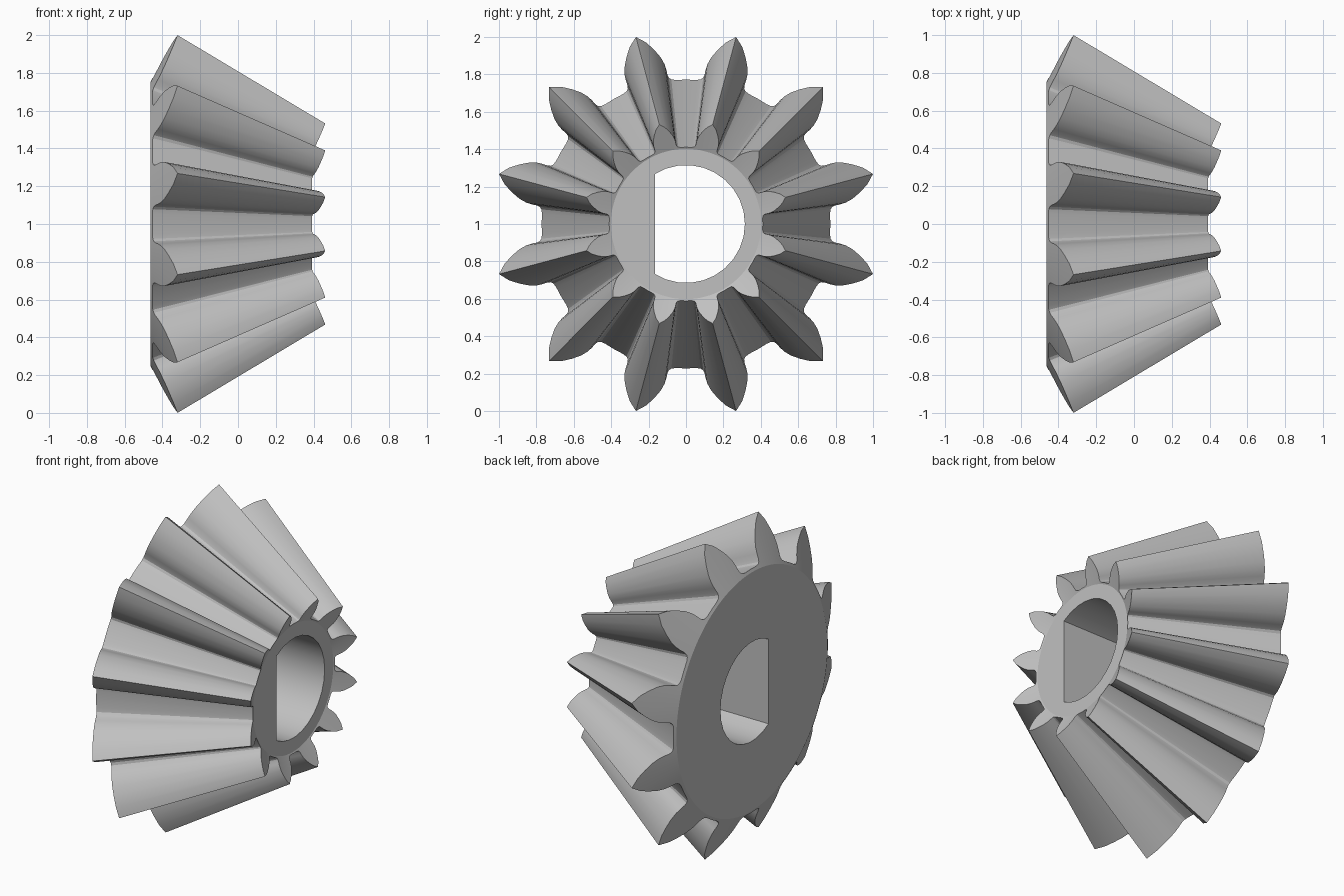
import bpy, bmesh, math
from mathutils import Vector

cube = bpy.data.objects.get("Cube")
if cube:
    bpy.data.objects.remove(cube, do_unlink=True)

TEETH = 12
APEX = 1.351          # cone apex on the x axis
SHRINK = 0.532        # small end relative to large end
BACK_X, DISC_R, SLOPE = -0.462, 0.755, 0.507
BORE_R, FLAT_Y, BORE_STEPS = 0.315, -0.166, 20

# Half tooth: radius and angle away from the tip, in degrees
HALF = [(1.035, 0), (0.992, 2.7), (0.945, 4.7), (0.90, 6.4), (0.86, 7.4),
        (0.83, 7.75), (0.803, 7.9), (0.787, 8.3), (0.777, 9.2), (0.772, 11), (0.772, 15)]
tooth = [(r, -a) for r, a in HALF[:0:-1]] + HALF[:-1]

bm = bmesh.new()


def polar(x, r, angle):
    return Vector((x, r * math.sin(angle), 1 + r * math.cos(angle)))


def ring(points):
    return [bm.verts.new(p) for p in points]


def shrink(points):
    centre = Vector((APEX, 0, 1))
    return [centre + (p - centre) * SHRINK for p in points]


def bridge(a, b):
    for i in range(len(a)):
        j = (i + 1) % len(a)
        bm.faces.new((a[i], a[j], b[j], b[i]))


def fill_between(a, b):
    edges = []
    for loop in (a, b):
        for i, v in enumerate(loop):
            w = loop[(i + 1) % len(loop)]
            edges.append(bm.edges.get((v, w)) or bm.edges.new((v, w)))
    bmesh.ops.triangle_fill(bm, edges=edges, use_beauty=True)


# Toothed outline on the back cone, and the round disc edge inside it
outline, disc = [], []
for n in range(TEETH):
    for r, a in tooth:
        angle = math.radians(a + (n + 0.5) * 360 / TEETH)
        outline.append(polar(BACK_X + (r - DISC_R) * SLOPE, r, angle))
        disc.append(polar(BACK_X, DISC_R, angle))

back_outline, back_disc = ring(outline), ring(disc)
front_outline, front_disc = ring(shrink(outline)), ring(shrink(disc))
bridge(back_outline, front_outline)
bridge(back_disc, back_outline)
bridge(front_outline, front_disc)

# Round bore with one flat side
limit = math.acos(FLAT_Y / BORE_R)
bore = []
for i in range(BORE_STEPS + 1):
    t = -limit + 2 * limit * i / BORE_STEPS
    bore.append((BORE_R * math.cos(t), 1 + BORE_R * math.sin(t)))
front_x = front_disc[0].co.x
back_bore = ring([Vector((BACK_X, y, z)) for y, z in bore])
front_bore = ring([Vector((front_x, y, z)) for y, z in bore])
bridge(back_bore, front_bore)

# Flat end faces
fill_between(back_disc, back_bore)
fill_between(front_disc, front_bore)
bmesh.ops.recalc_face_normals(bm, faces=bm.faces[:])

mesh = bpy.data.meshes.new("bevel_gear")
bm.to_mesh(mesh)
bm.free()
gear = bpy.data.objects.new("bevel_gear", mesh)
bpy.context.collection.objects.link(gear)

# Plain grey metal
colour = (0.53, 0.53, 0.53, 1)
mat = bpy.data.materials.new("grey")
mat.use_nodes = True
mat.diffuse_color = colour
for node in mat.node_tree.nodes:
    if node.type == 'BSDF_PRINCIPLED':
        node.inputs["Base Color"].default_value = colour
mesh.materials.append(mat)

bpy.ops.object.select_all(action='DESELECT')
gear.select_set(True)
bpy.context.view_layer.objects.active = gear
bpy.ops.object.shade_smooth_by_angle(angle=math.radians(25))
